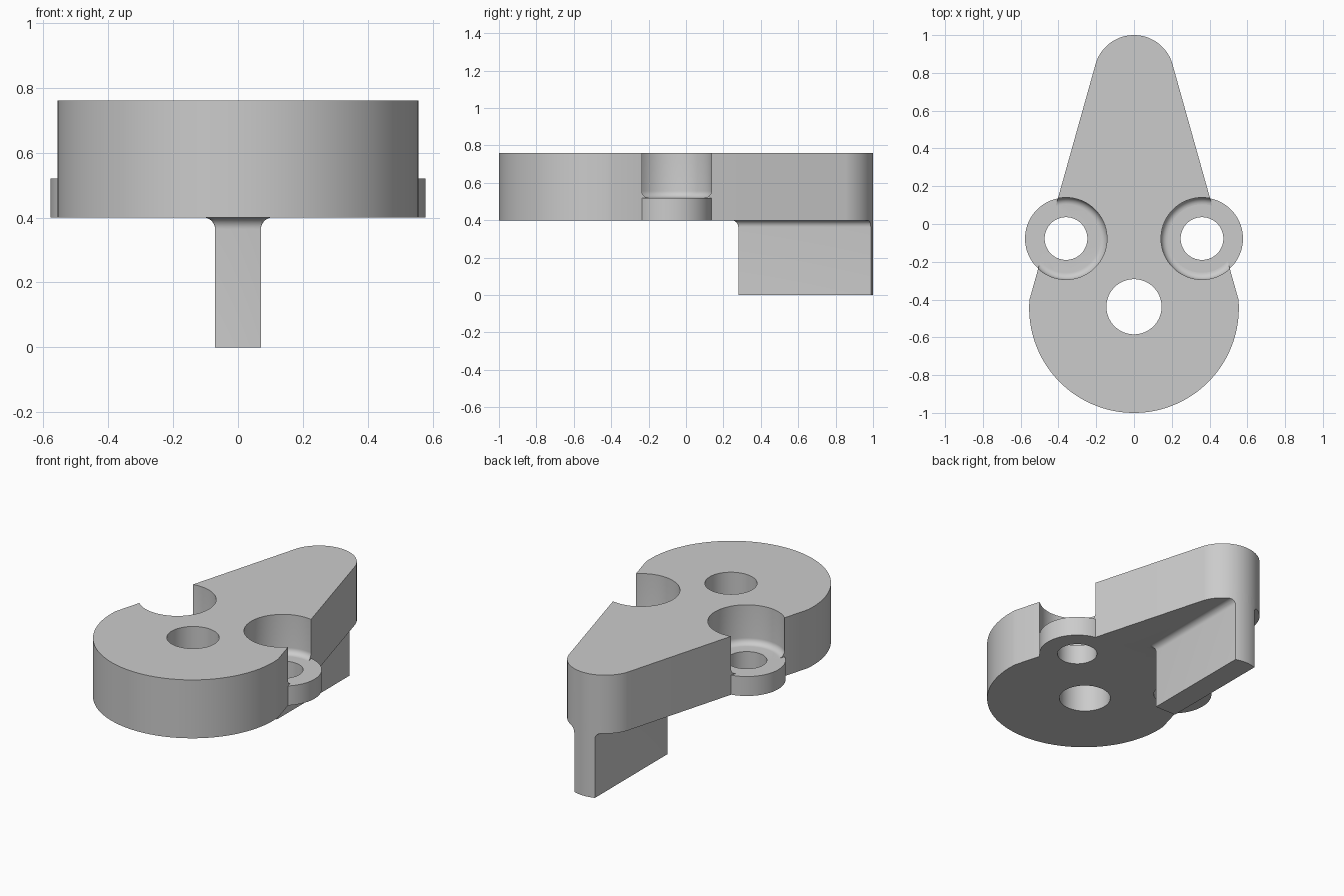
import bpy, bmesh
from math import sin, cos, pi, atan2, radians

cube = bpy.data.objects.get("Cube")
if cube:
    bpy.data.objects.remove(cube, do_unlink=True)

BOTTOM, TOP, LEDGE = 0.40, 0.76, 0.52
POCKET_R, FILLET = 0.217, 0.036
SEGMENTS = 96

grey = bpy.data.materials.new("plain grey")
grey.use_nodes = True
grey.diffuse_color = (0.6, 0.6, 0.6, 1)
grey.node_tree.nodes["Principled BSDF"].inputs["Base Color"].default_value = (0.6, 0.6, 0.6, 1)


def loft(name, rings):
    """Skin a closed solid through rings of equal point count, bottom to top."""
    bm = bmesh.new()
    loops = [[bm.verts.new(p) for p in ring] for ring in rings]
    for low, high in zip(loops, loops[1:]):
        for i in range(len(low)):
            j = (i + 1) % len(low)
            bm.faces.new((low[i], low[j], high[j], high[i]))
    bm.faces.new(loops[0][::-1])
    bm.faces.new(loops[-1])
    bmesh.ops.recalc_face_normals(bm, faces=bm.faces)
    mesh = bpy.data.meshes.new(name)
    bm.to_mesh(mesh)
    bm.free()
    mesh.materials.append(grey)
    obj = bpy.data.objects.new(name, mesh)
    bpy.context.collection.objects.link(obj)
    return obj


def arc(x, y, r, start, end, n):
    return [(x + r * cos(start + (end - start) * i / n),
             y + r * sin(start + (end - start) * i / n)) for i in range(n + 1)]


def prism(name, outline, z0, z1):
    return loft(name, [[(x, y, z) for x, y in outline] for z in (z0, z1)])


def turned(name, x, y, profile):
    """Round solid from (radius, height) pairs."""
    return loft(name, [[(px, py, z) for px, py in arc(x, y, r, 0, 2 * pi, SEGMENTS)[:-1]]
                       for r, z in profile])


def combine(target, tool, operation):
    mod = target.modifiers.new(operation.lower(), 'BOOLEAN')
    mod.operation, mod.object, mod.solver = operation, tool, 'EXACT'
    bpy.context.view_layer.objects.active = target
    bpy.ops.object.modifier_apply(modifier=mod.name)
    bpy.data.objects.remove(tool, do_unlink=True)


# Teardrop outline: narrow rounded nose at the back, large round at the front
nose = atan2(0.067, 0.201)
shoulder = atan2(0.045, 0.553)
outline = (arc(0, 0.788, 0.212, nose, pi - nose, 40)
           + arc(0, -0.445, 0.555, pi - shoulder, 2 * pi + shoulder, 90))
body = prism("lever_body", outline, BOTTOM, TOP)

# Leg with a fillet flaring out under the body, trimmed to the nose
sections = [(0.0005, 0.0)]
for i in range(9):
    t = pi / 2 * i / 8
    sections.append((FILLET * (1 - cos(t)) + 0.0005, BOTTOM - FILLET + FILLET * sin(t)))
sections.append((FILLET + 0.0005, 0.45))
rings = []
for d, z in sections:
    ring = ([(0.07 + d, 1.2), (-0.07 - d, 1.2)]
            + arc(-0.07, 0.28, d, pi, 1.5 * pi, 6)
            + arc(0.07, 0.28, d, 1.5 * pi, 2 * pi, 6))
    rings.append([(x, y, z) for x, y in ring])
leg = loft("leg", rings)
combine(leg, prism("leg_trim", outline, -0.1, 0.6), 'INTERSECT')

# Side pockets with rounded floors, round ledges and bolt holes
for side in (-1, 1):
    x, y = side * 0.36, -0.077
    profile = [(POCKET_R - FILLET + FILLET * sin(pi / 16 * i),
                LEDGE + FILLET * (1 - cos(pi / 16 * i))) for i in range(9)]
    combine(body, turned("pocket", x, y, profile + [(POCKET_R, 0.9)]), 'DIFFERENCE')
    combine(body, turned("ledge", x, y, [(POCKET_R, BOTTOM), (POCKET_R, LEDGE)]), 'UNION')
    combine(body, turned("bolt_hole", x, y, [(0.113, 0.3), (0.113, 0.9)]), 'DIFFERENCE')

# Pivot hole, then join the leg
combine(body, turned("pivot_hole", 0, -0.438, [(0.146, 0.3), (0.146, 0.9)]), 'DIFFERENCE')
combine(body, leg, 'UNION')

bpy.ops.object.select_all(action='DESELECT')
body.select_set(True)
bpy.context.view_layer.objects.active = body
bpy.ops.object.shade_smooth_by_angle(angle=radians(25))
